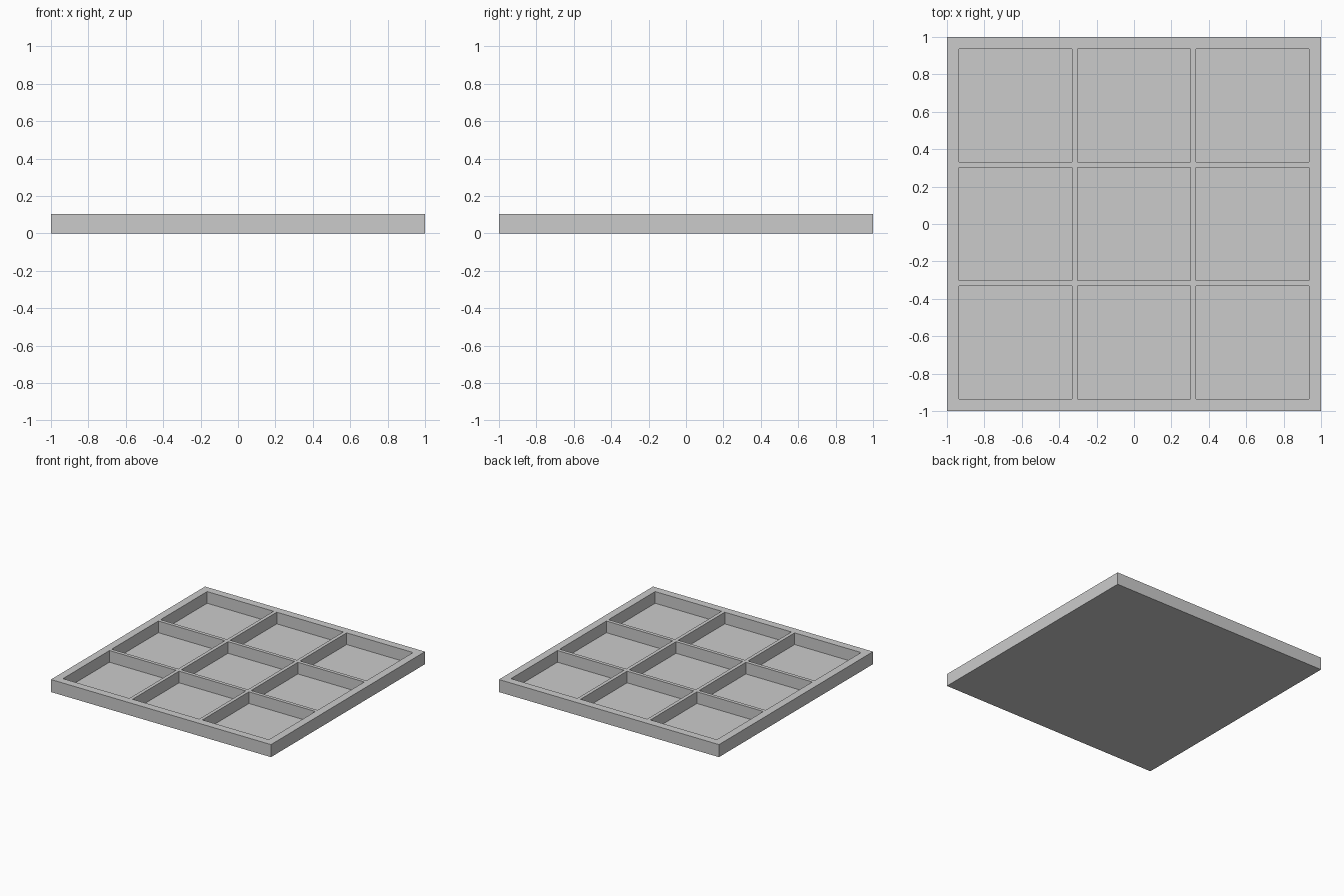
import bpy
import bmesh

if "Cube" in bpy.data.objects:
    bpy.data.objects.remove(bpy.data.objects["Cube"])

HEIGHT, FLOOR = 0.103, 0.007
LINES = [-1, -0.936, -0.332, -0.303, 0.303, 0.332, 0.936, 1]

bm = bmesh.new()

# Top surface: rim and dividers around a 3 x 3 set of pocket cells
grid = [[bm.verts.new((x, y, HEIGHT)) for y in LINES] for x in LINES]
pockets = []
for i in range(7):
    for j in range(7):
        face = bm.faces.new((grid[i][j], grid[i + 1][j],
                             grid[i + 1][j + 1], grid[i][j + 1]))
        if i % 2 and j % 2:
            pockets.append(face)

# Outer walls and underside
border = [e for e in bm.edges if e.is_boundary]
walls = bmesh.ops.extrude_edge_only(bm, edges=border)["geom"]
for v in walls:
    if isinstance(v, bmesh.types.BMVert):
        v.co.z = 0
bmesh.ops.holes_fill(bm, edges=[e for e in bm.edges if e.is_boundary], sides=0)

# Sink the square pockets
for face in bmesh.ops.extrude_discrete_faces(bm, faces=pockets)["faces"]:
    for v in face.verts:
        v.co.z = FLOOR

bmesh.ops.recalc_face_normals(bm, faces=bm.faces[:])
mesh = bpy.data.meshes.new("compartment_tray")
bm.to_mesh(mesh)
bm.free()
tray = bpy.data.objects.new("compartment_tray", mesh)
bpy.context.collection.objects.link(tray)
